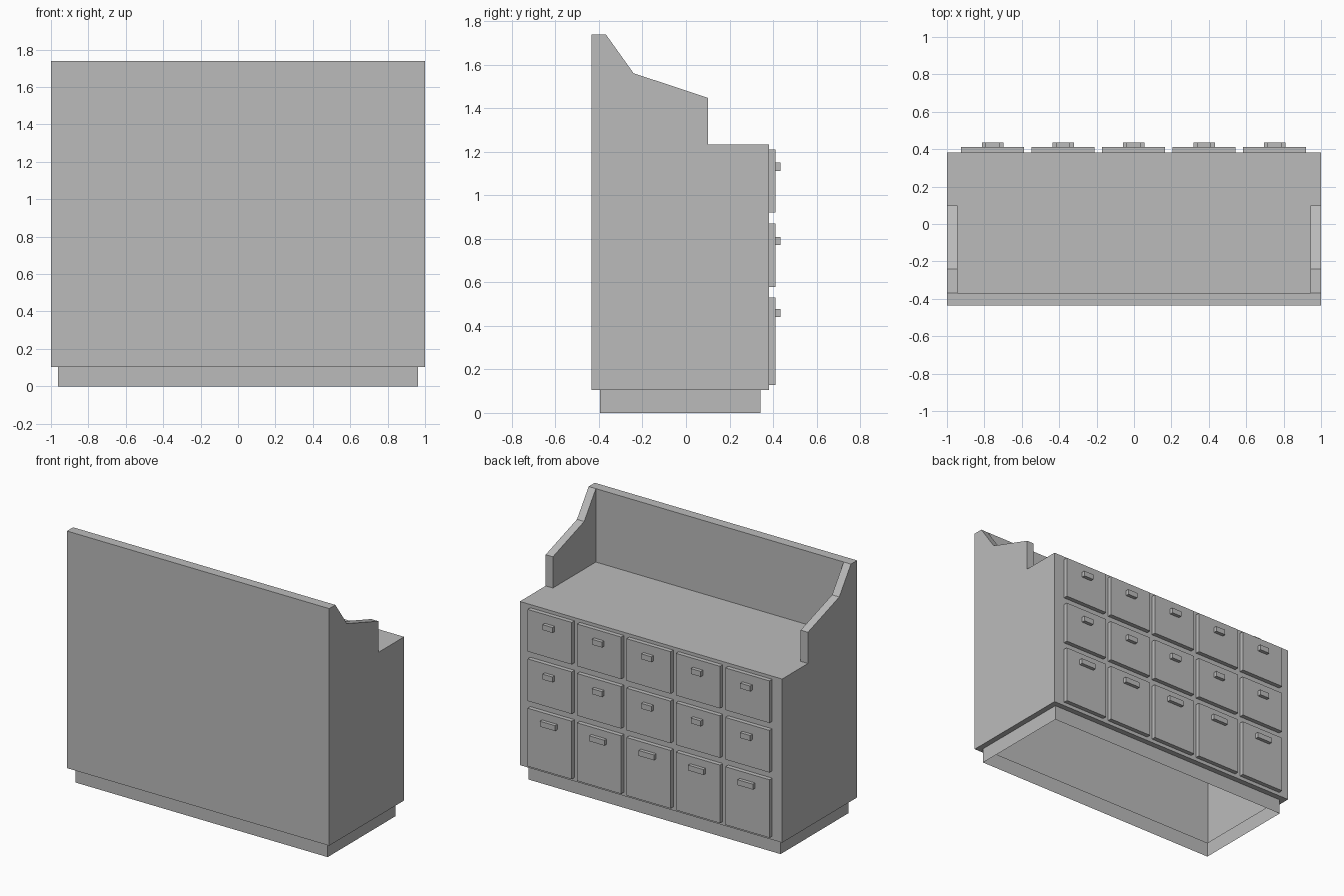
import bpy
import bmesh
from mathutils import Vector

if "Cube" in bpy.data.objects:
    bpy.data.objects.remove(bpy.data.objects["Cube"], do_unlink=True)

grey = bpy.data.materials.new("plain_grey")
grey.use_nodes = True
grey.diffuse_color = (0.5, 0.5, 0.5, 1)
grey.node_tree.nodes["Principled BSDF"].inputs["Base Color"].default_value = (0.5, 0.5, 0.5, 1)

BACK_Y, FACE_Y = -0.435, 0.381       # plain wall and drawer wall
BASE_Z, TOP_Z, CREST_Z = 0.104, 1.232, 1.738
PANEL = 0.055


def finish(name, bm):
    bmesh.ops.recalc_face_normals(bm, faces=bm.faces)
    mesh = bpy.data.meshes.new(name)
    bm.to_mesh(mesh)
    bm.free()
    mesh.materials.append(grey)
    obj = bpy.data.objects.new(name, mesh)
    bpy.context.collection.objects.link(obj)
    return obj


def box_mesh(low, high):
    bm = bmesh.new()
    bmesh.ops.create_cube(bm, size=1)
    low, high = Vector(low), Vector(high)
    for v in bm.verts:
        v.co = (low + high) / 2 + v.co * (high - low)
    return bm


def box(name, low, high):
    return finish(name, box_mesh(low, high))


# Hollow carcass: the floor is inset and drawn down into an open plinth
bm = box_mesh((-1, BACK_Y, BASE_Z), (1, FACE_Y, TOP_Z))
floor = min(bm.faces, key=lambda f: f.calc_center_median().z)
bmesh.ops.inset_region(bm, faces=[floor], thickness=PANEL)
walls = bmesh.ops.extrude_face_region(bm, geom=[floor])["geom"]
for v in [g for g in walls if isinstance(g, bmesh.types.BMVert)]:
    v.co.z = 0
bottom = [f for f in bm.faces if f.calc_center_median().z < BASE_Z / 4 or f == floor]
bmesh.ops.delete(bm, geom=bottom, context="FACES_ONLY")
finish("counter_carcass", bm)

# Tall rear panel
box("upper_panel", (-1, BACK_Y, TOP_Z), (1, -0.368, CREST_Z))

# Sloping side wings
wing_profile = [(-0.368, TOP_Z), (0.1, TOP_Z), (0.1, 1.447), (-0.241, 1.56), (-0.368, CREST_Z)]
for side, name in ((-1, "right_wing"), (1, "left_wing")):
    bm = bmesh.new()
    face = bm.faces.new([bm.verts.new((side, y, z)) for y, z in wing_profile])
    wing = bmesh.ops.extrude_face_region(bm, geom=[face])["geom"]
    bmesh.ops.translate(bm, vec=(-side * PANEL, 0, 0),
                        verts=[g for g in wing if isinstance(g, bmesh.types.BMVert)])
    finish(name, bm)

# Drawers: bottom, top, handle bottom, handle half width for each row
rows = {
    "top": (0.92, 1.21, 1.112, 0.038),
    "middle": (0.579, 0.869, 0.771, 0.038),
    "bottom": (0.129, 0.529, 0.441, 0.058),
}
for row, (low, high, grip, half) in rows.items():
    for column in range(5):
        x = (column - 2) * 0.377 - 0.002
        box(f"{row}_drawer_{column + 1}", (x - 0.168, FACE_Y, low), (x + 0.168, 0.411, high))
        box(f"{row}_handle_{column + 1}", (x - half, 0.411, grip), (x + half, 0.435, grip + 0.037))
